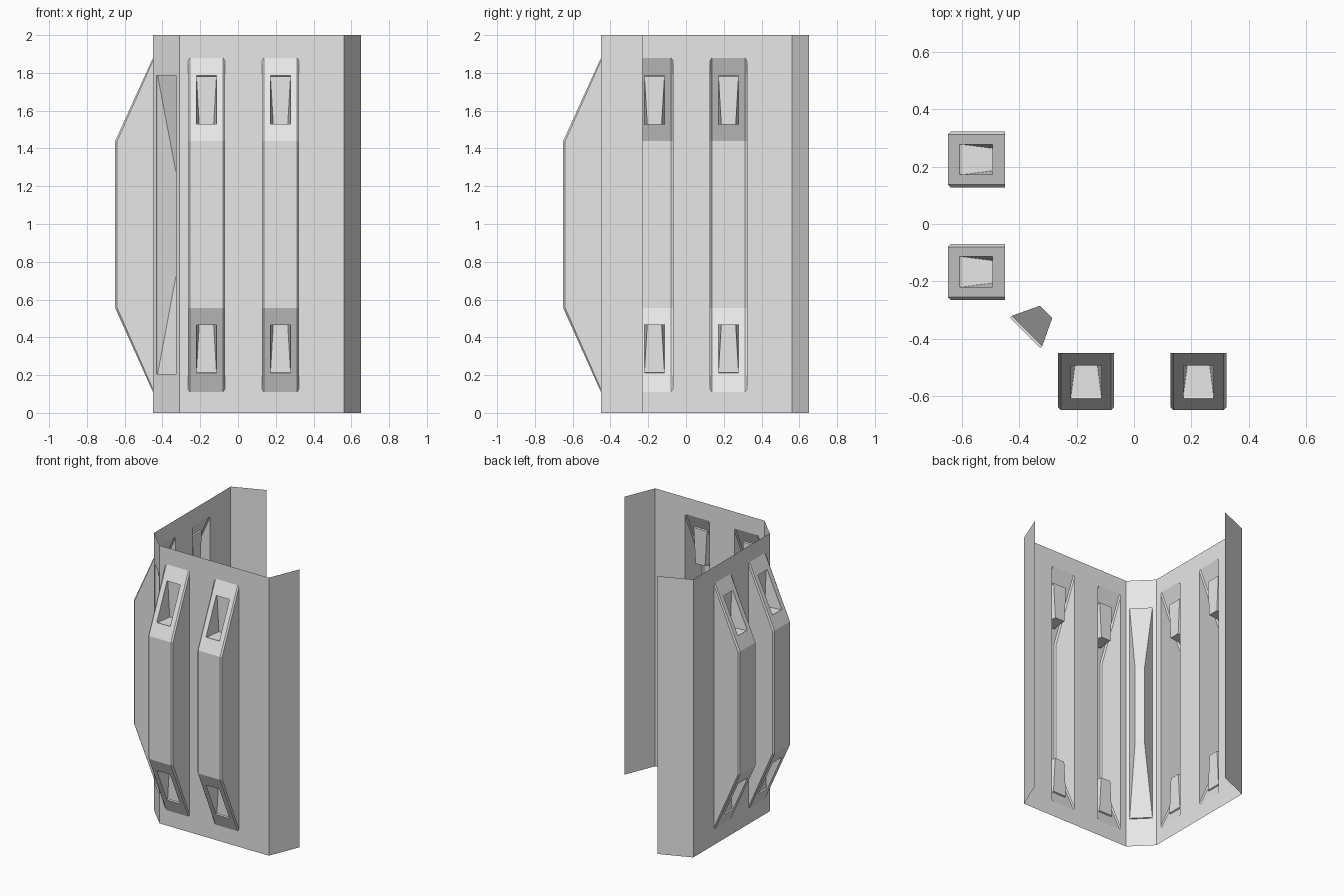
import bpy, bmesh
from mathutils import Vector

cube = bpy.data.objects.get("Cube")
if cube:
    bpy.data.objects.remove(cube)

grey = bpy.data.materials.new("light_grey")
grey.use_nodes = True
grey.diffuse_color = (0.8, 0.8, 0.8, 1)
grey.node_tree.nodes["Principled BSDF"].inputs["Base Color"].default_value = (0.8, 0.8, 0.8, 1)

HEIGHT = 2.0
PLANE = 0.45          # distance of both walls from the centre
CORNER = 0.31         # where the walls meet the corner strip
HALF = 0.0975         # half width of a rib
EDGE = 0.01           # bevel and rim size


# Wall coordinates are (u along the wall, d outwards, z up)
def on_front(p):
    return (p[0], -PLANE - p[1], p[2])


def on_side(p):
    return (-PLANE - p[1], p[0], p[2])


def on_corner(p):
    mid = -(PLANE + CORNER) / 2
    s = 0.5 ** 0.5
    return (mid + (p[0] - p[1]) * s, mid - (p[0] + p[1]) * s, p[2])


def make(name, faces, place, flip=False):
    bm = bmesh.new()
    for f in faces:
        face = bm.faces.new([bm.verts.new(place(p)) for p in f])
        if flip:
            face.normal_flip()
    bmesh.ops.remove_doubles(bm, verts=bm.verts, dist=0.0001)
    mesh = bpy.data.meshes.new(name)
    bm.to_mesh(mesh)
    bm.free()
    mesh.materials.append(grey)
    obj = bpy.data.objects.new(name, mesh)
    bpy.context.collection.objects.link(obj)


def ring(outer, inner):
    n = len(outer)
    return [[outer[i], outer[(i + 1) % n], inner[(i + 1) % n], inner[i]] for i in range(n)]


def rect(u0, u1, z0, z1, d=0.0):
    return [(u0, d, z0), (u1, d, z0), (u1, d, z1), (u0, d, z1)]


# Sloped rib end with a wedge-shaped pocket cut into it
def slot_face(loop, c, low, high):
    a, b = Vector(loop[0]), Vector(loop[3])

    def at(u, z):
        t = (z - a.z) / (b.z - a.z)
        return Vector((c + u, a.y + (b.y - a.y) * t, z))

    w = 0.053
    hole = [at(-w, low), at(w, low), at(w, high), at(-w, high)]
    along = (b - a).normalized()
    inward = Vector((0, -abs(along.z), along.y)) * EDGE
    rim = [p + inward for p in hole]
    depth = min(rim[0].y, rim[2].y)
    deep_z = rim[0].z if rim[0].y > rim[2].y else rim[2].z
    left, right = [Vector((c + s * 0.038, depth, deep_z)) for s in (-1, 1)]
    return (ring(loop, hole) + ring(hole, rim) +
            [[rim[0], rim[1], right, left], [left, right, rim[2], rim[3]],
             [rim[3], rim[0], left], [rim[1], rim[2], right]])


OUTER = [(0, 0.11), (0.2, 0.555), (0.2, 1.44), (0, 1.88)]
INNER = [(0, 0.125), (0.19, 0.557), (0.19, 1.438), (0, 1.865)]


# Hollow rib with bevelled long edges
def rib(c):
    faces, tops = [], {}
    for s in (-1, 1):
        wall = [(c + s * HALF, d, z) for d, z in INNER]
        top = [(c + s * (HALF - EDGE), d, z) for d, z in OUTER]
        tops[s] = top
        side = [wall] + [[wall[i], top[i], top[i + 1], wall[i + 1]] for i in range(3)]
        faces += side if s < 0 else [f[::-1] for f in side]
    loops = [[tops[-1][i], tops[1][i], tops[1][i + 1], tops[-1][i + 1]] for i in range(3)]
    faces += slot_face(loops[0], c, 0.21, 0.465)
    faces.append(loops[1])
    faces += slot_face(loops[2], c, 1.53, 1.785)
    return faces


# Flat sheet left open behind each rib
def sheet(u0, u1, centres):
    faces, u = [], u0
    for c in centres:
        l, r = c - HALF, c + HALF
        faces.append(rect(u, l, 0, HEIGHT))
        lo, hi = OUTER[0][1], OUTER[-1][1]
        ilo, ihi = INNER[0][1], INNER[-1][1]
        faces.append([(l, 0, 0), (r, 0, 0), (r, 0, ilo), (r - EDGE, 0, lo),
                      (l + EDGE, 0, lo), (l, 0, ilo)])
        faces.append([(l, 0, ihi), (l + EDGE, 0, hi), (r - EDGE, 0, hi),
                      (r, 0, ihi), (r, 0, HEIGHT), (l, 0, HEIGHT)])
        u = r
    return faces + [rect(u, u1, 0, HEIGHT)]


# Two matching walls, each with ribs and an angled end flange
centres = (-0.167, 0.225)
end = 0.56
for name, place, flip in (("front", on_front, False), ("side", on_side, True)):
    make(name + "_wall", sheet(-CORNER, end, centres), place, flip)
    for i, c in enumerate(centres):
        make(f"{name}_rib_{i + 1}", rib(c), place, flip)
    flange = [(end, 0, 0), (0.65, -0.22, 0), (0.65, -0.22, HEIGHT), (end, 0, HEIGHT)]
    make(name + "_flange", [flange], place, flip)

# Corner strip with a tapered channel pressed inwards
half = (PLANE - CORNER) * 0.5 ** 0.5
mouth = rect(-0.0745, 0.0745, 0.205, 1.785)
lip = rect(-0.0745, 0.0745, 0.205, 1.785, -EDGE)
floor = rect(-0.03, 0.03, 0.73, 1.27, -0.104)
strip = ring(rect(-half, half, 0, HEIGHT), mouth)
make("corner_strip", strip + ring(mouth, lip) + ring(lip, floor) + [floor], on_corner)
